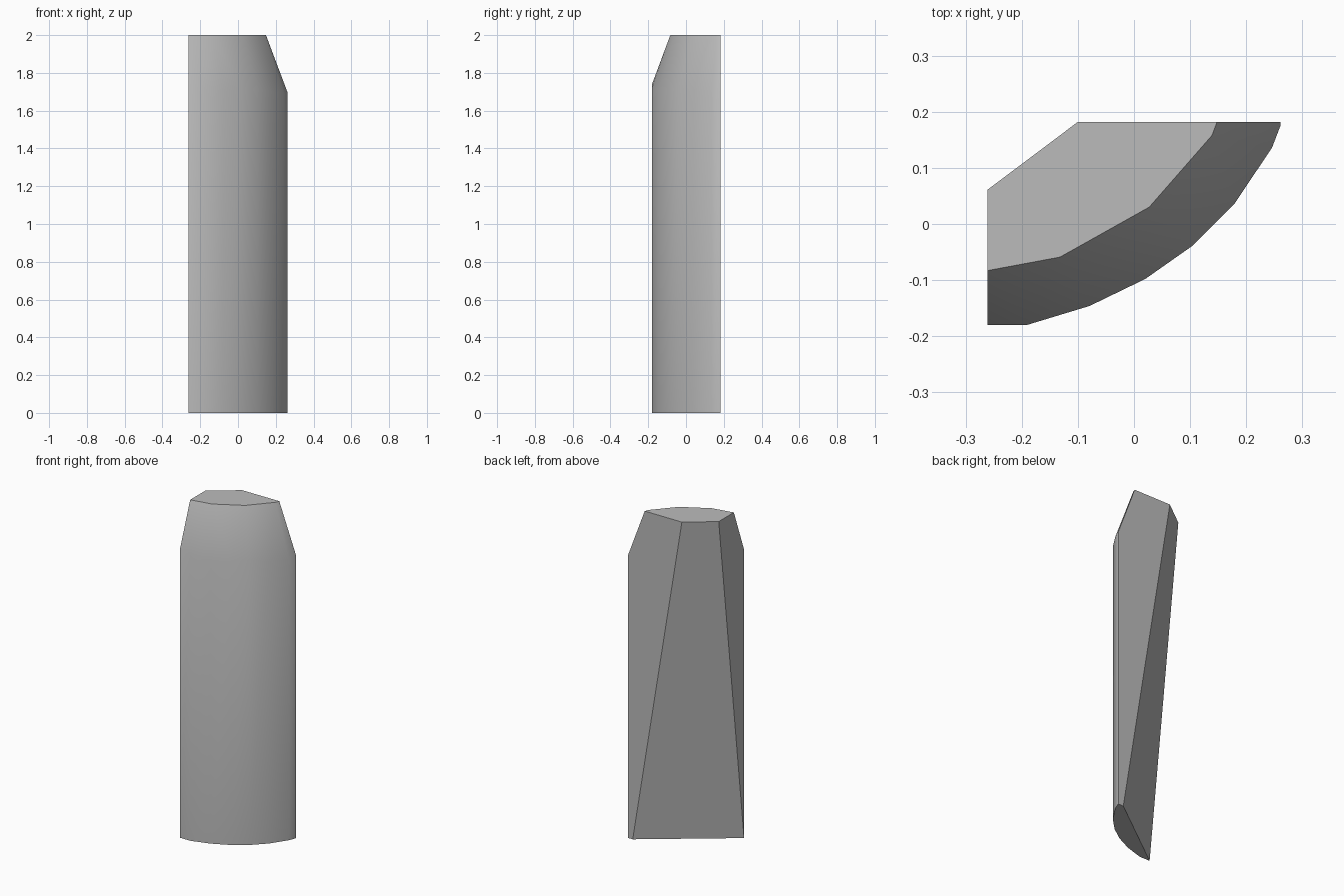
import bpy, bmesh, math

cube = bpy.data.objects.get("Cube")
if cube:
    bpy.data.objects.remove(cube, do_unlink=True)

# Single grey stone colour
grey = bpy.data.materials.new("grey")
grey.use_nodes = True
colour = (0.5, 0.5, 0.5, 1)
grey.diffuse_color = colour
grey.node_tree.nodes["Principled BSDF"].inputs["Base Color"].default_value = colour

# Plan of the curved front wall, with the shoulder height at each point
wall = [(-.261, -.180, 1.74), (-.191, -.180, 1.72), (-.079, -.146, 1.70),
        (.020, -.098, 1.71), (.104, -.039, 1.72), (.179, .036, 1.70),
        (.246, .136, 1.69), (.261, .175, 1.70), (.261, .182, 1.70)]
# Front rim of the flat top, and which rim point each shoulder point leans to
rim = [(-.261, -.083), (-.132, -.059), (.027, .030), (.139, .158), (.148, .182)]
lean = [0, 0, 1, 1, 2, 2, 3, 4, 4]

bm = bmesh.new()
vert = lambda x, y, z: bm.verts.new((x, y, z))
base = [vert(x, y, 0) for x, y, z in wall]
shoulder = [vert(*p) for p in wall]
top = [vert(x, y, 2) for x, y in rim]
back_a, back_b = vert(-.261, .061, 2), vert(-.100, .182, 2)
base_back = vert(.228, .182, 0)

# Front wall and the tapered crown above it
for i in range(len(wall) - 1):
    j = i + 1
    bm.faces.new((base[i], base[j], shoulder[j], shoulder[i]))
    a, b = top[lean[i]], top[lean[j]]
    if a == b:
        bm.faces.new((shoulder[i], shoulder[j], a))
    else:
        bm.faces.new((shoulder[i], shoulder[j], b))
        bm.faces.new((shoulder[i], b, a))

# Flat top, underside, two cut sides and the sloping back
bm.faces.new(top + [back_b, back_a])
bm.faces.new(base + [base_back])
bm.faces.new((base[0], shoulder[0], top[0], back_a))
bm.faces.new((base[-1], shoulder[-1], top[-1], back_b, base_back))
bm.faces.new((base[0], back_a, back_b, base_back))
bmesh.ops.recalc_face_normals(bm, faces=bm.faces)

mesh = bpy.data.meshes.new("curved_block")
bm.to_mesh(mesh)
bm.free()
mesh.materials.append(grey)
block = bpy.data.objects.new("curved_block", mesh)
bpy.context.collection.objects.link(block)

# Smooth the curved front, keep the cut edges sharp
bpy.ops.object.select_all(action='DESELECT')
block.select_set(True)
bpy.context.view_layer.objects.active = block
bpy.ops.object.shade_smooth_by_angle(angle=math.radians(32))
